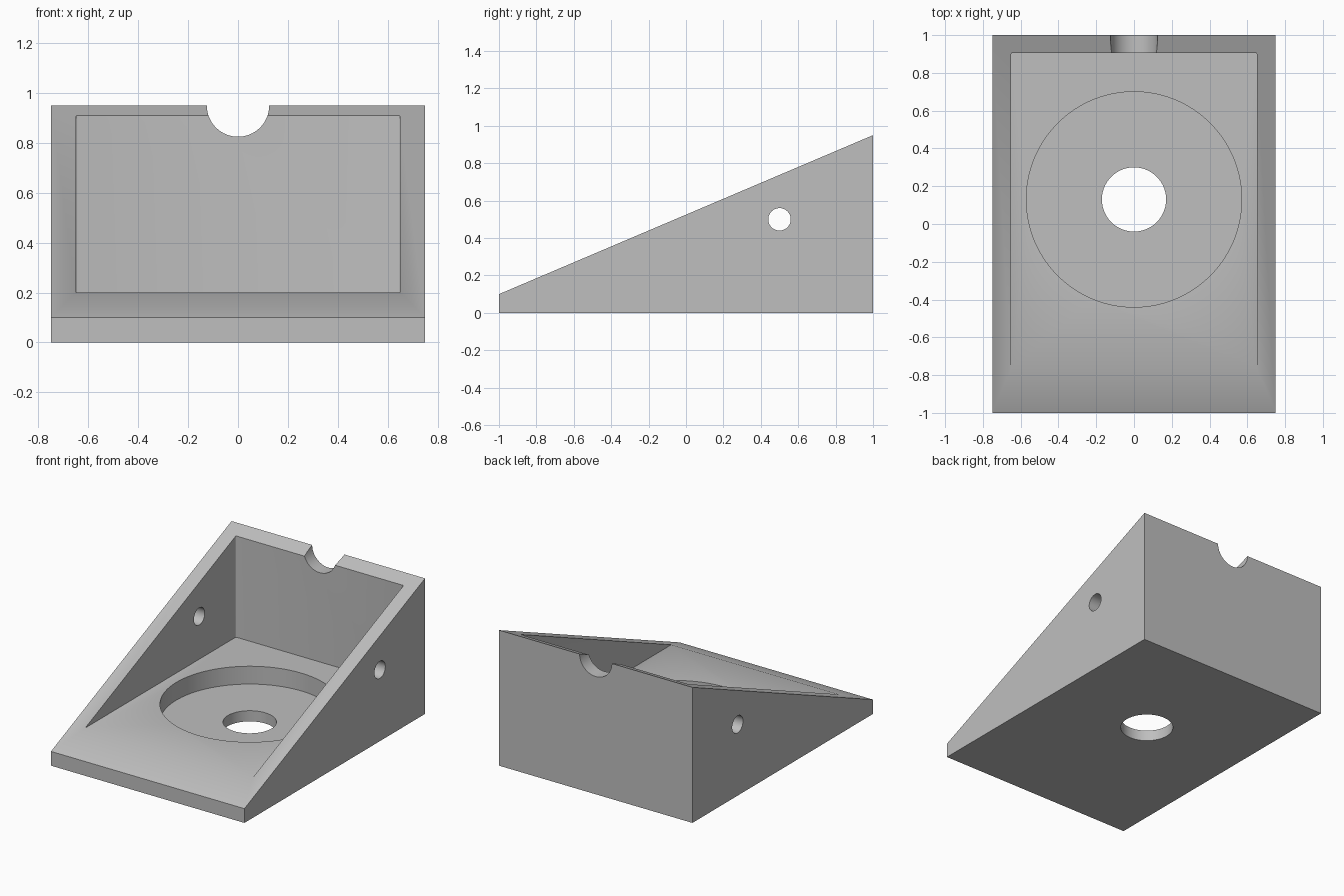
import bpy, bmesh
from math import pi
from mathutils import Matrix, Vector

cube = bpy.data.objects.get("Cube")
if cube:
    bpy.data.objects.remove(cube, do_unlink=True)

grey = bpy.data.materials.new("light grey")
grey.use_nodes = True
colour = (0.52, 0.52, 0.52, 1)
grey.diffuse_color = colour
grey.node_tree.nodes["Principled BSDF"].inputs["Base Color"].default_value = colour


def make_object(name, bm):
    bmesh.ops.recalc_face_normals(bm, faces=bm.faces)
    mesh = bpy.data.meshes.new(name)
    bm.to_mesh(mesh)
    bm.free()
    mesh.materials.append(grey)
    obj = bpy.data.objects.new(name, mesh)
    bpy.context.collection.objects.link(obj)
    return obj


def cylinder(name, centre, radius, length, rotation=None, sides=96):
    bm = bmesh.new()
    matrix = Matrix.Translation(centre) @ (rotation or Matrix())
    bmesh.ops.create_cone(bm, cap_ends=True, segments=sides, radius1=radius,
                          radius2=radius, depth=length, matrix=matrix)
    return make_object(name, bm)


# Wedge body: side profile extruded across the width
bm = bmesh.new()
profile = [(-1, 0), (1, 0), (1, 0.95), (-1, 0.1)]
side = bm.faces.new([bm.verts.new((-0.75, y, z)) for y, z in profile])
extruded = bmesh.ops.extrude_face_region(bm, geom=[side])["geom"]
bmesh.ops.translate(bm, vec=(1.5, 0, 0),
                    verts=[v for v in extruded if isinstance(v, bmesh.types.BMVert)])
body = make_object("wedge_body", bm)

# Open cavity with a flat floor and slightly rounded upright corners
bm = bmesh.new()
low, high = Vector((-0.65, -0.9, 0.2)), Vector((0.65, 0.905, 1.4))
bmesh.ops.create_cube(bm, size=1, matrix=Matrix.Translation((low + high) / 2)
                      @ Matrix.Diagonal((*(high - low), 1)))
upright = [e for e in bm.edges if abs(e.verts[0].co.z - e.verts[1].co.z) > 1]
bmesh.ops.bevel(bm, geom=upright, offset=0.006, segments=3, profile=0.5,
                affect='EDGES')
cavity = make_object("cavity_cutter", bm)

# Round recess, floor hole, side holes and cable notch
along_x = Matrix.Rotation(pi / 2, 4, 'Y')
along_y = Matrix.Rotation(pi / 2, 4, 'X')
cutters = [
    cavity,
    cylinder("recess_cutter", (0, 0.13, 0.275), 0.57, 0.4, sides=128),
    cylinder("floor_hole_cutter", (0, 0.13, 0), 0.17, 0.4),
    cylinder("side_hole_cutter", (0, 0.5, 0.5), 0.06, 2, along_x, 64),
    cylinder("notch_cutter", (0, 1, 0.95), 0.125, 0.5, along_y),
]
for cutter in cutters:
    cut = body.modifiers.new(cutter.name, 'BOOLEAN')
    cut.operation = 'DIFFERENCE'
    cut.solver = 'EXACT'
    cut.object = cutter

# Apply the cuts, then remove the cutters
bpy.ops.object.select_all(action='DESELECT')
bpy.context.view_layer.objects.active = body
body.select_set(True)
for cutter in cutters:
    bpy.ops.object.modifier_apply(modifier=cutter.name)
    bpy.data.objects.remove(cutter, do_unlink=True)
bpy.ops.object.shade_smooth_by_angle(angle=pi / 6)
